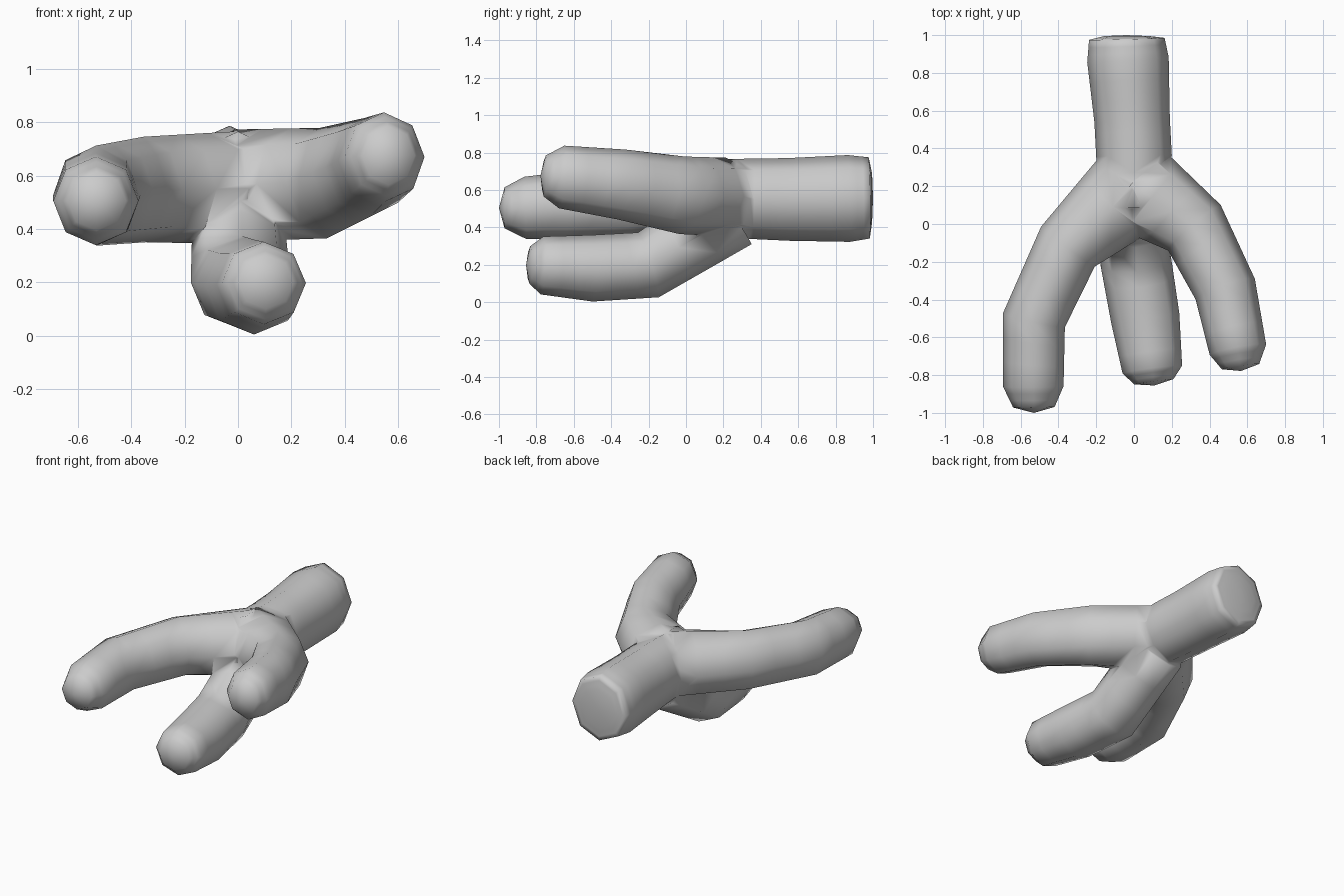
import bpy, bmesh, math
from mathutils import Vector

if "Cube" in bpy.data.objects:
    bpy.data.objects.remove(bpy.data.objects["Cube"])

SIDES = 8
CUTS = 3


def tube(name, rows):
    """Eight-sided tube; rows are x, y, z, half width, half height; last row is closed by a point."""
    centres = [Vector(r[:3]) for r in rows]
    rings = []
    for i, r in enumerate(rows[:-1]):
        a = (centres[i] - centres[i - 1]).normalized() if i else Vector()
        b = (centres[i + 1] - centres[i]).normalized()
        t = (a + b).normalized()
        side = t.cross(Vector((0, 0, 1))).normalized()
        up = side.cross(t)
        rings.append([centres[i] + side * r[3] * math.cos(k * math.tau / SIDES)
                      + up * r[4] * math.sin(k * math.tau / SIDES) for k in range(SIDES)])
    # extra straight rings keep the shading even around the joints
    dense = []
    for p, q in zip(rings, rings[1:]):
        dense += [[u.lerp(v, s / CUTS) for u, v in zip(p, q)] for s in range(CUTS)]
    dense.append(rings[-1])

    bm = bmesh.new()
    loops = [[bm.verts.new(c) for c in ring] for ring in dense]
    for p, q in zip(loops, loops[1:]):
        for k in range(SIDES):
            n = (k + 1) % SIDES
            bm.faces.new((p[k], p[n], q[n], q[k]))
    bm.faces.new(loops[0])
    tip = bm.verts.new(centres[-1])
    for k in range(SIDES):
        bm.faces.new((loops[-1][k], loops[-1][(k + 1) % SIDES], tip))
    bmesh.ops.recalc_face_normals(bm, faces=bm.faces[:])
    mesh = bpy.data.meshes.new(name)
    bm.to_mesh(mesh)
    bm.free()
    ob = bpy.data.objects.new(name, mesh)
    bpy.context.collection.objects.link(ob)
    return ob


# main stem running to the back
stem = tube("branching_tube", [
    (0, 0.08, 0.56, 0.19, 0.205), (0, 0.36, 0.553, 0.2, 0.215), (-0.01, 0.55, 0.55, 0.2, 0.221),
    (-0.032, 0.87, 0.555, 0.216, 0.232), (-0.038, 0.98, 0.558, 0.2, 0.217),
    (-0.038, 0.995, 0.558, 0.12, 0.13), (-0.038, 1.0, 0.558)])

# three forward branches
branches = [
    tube("left_branch", [
        (0.01, 0.2, 0.555, 0.25, 0.212), (-0.35, -0.12, 0.548, 0.177, 0.198),
        (-0.53, -0.51, 0.525, 0.168, 0.188), (-0.533, -0.86, 0.505, 0.16, 0.166),
        (-0.53, -0.97, 0.505, 0.11, 0.11), (-0.53, -1.0, 0.505)]),
    tube("right_branch", [
        (-0.01, 0.21, 0.563, 0.25, 0.21), (0.32, -0.02, 0.572, 0.184, 0.208),
        (0.483, -0.345, 0.63, 0.166, 0.188), (0.55, -0.665, 0.67, 0.152, 0.168),
        (0.564, -0.755, 0.675, 0.1, 0.11), (0.567, -0.778, 0.676)]),
    tube("lower_branch", [
        (0, 0.245, 0.48, 0.17, 0.2), (0.01, -0.2, 0.2, 0.188, 0.182),
        (0.06, -0.5, 0.182, 0.182, 0.178), (0.097, -0.77, 0.197, 0.159, 0.155),
        (0.105, -0.835, 0.2, 0.105, 0.1), (0.108, -0.855, 0.2)]),
]

# join into one skin
bpy.context.view_layer.objects.active = stem
for b in branches:
    mod = stem.modifiers.new("join", 'BOOLEAN')
    mod.operation = 'UNION'
    mod.solver = 'EXACT'
    mod.object = b
    bpy.ops.object.modifier_apply(modifier=mod.name)
for b in branches:
    bpy.data.objects.remove(b)

# weld slivers and smooth the whole surface
bm = bmesh.new()
bm.from_mesh(stem.data)
bmesh.ops.remove_doubles(bm, verts=bm.verts[:], dist=0.008)
for f in bm.faces:
    f.smooth = True
bm.to_mesh(stem.data)
bm.free()
